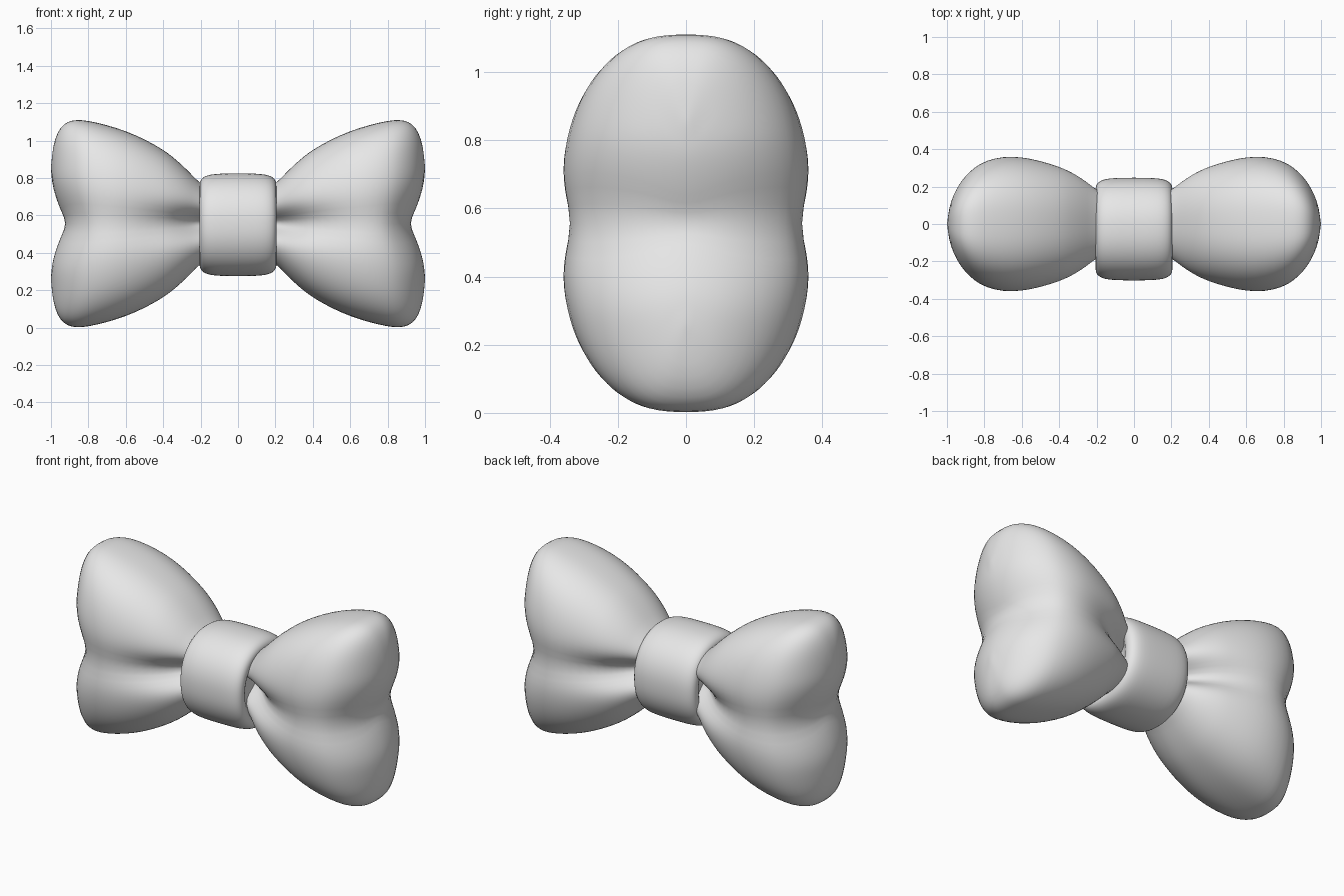
import bpy, bmesh, math
from math import sin, cos, pi, exp

cube = bpy.data.objects.get("Cube")
if cube:
    bpy.data.objects.remove(cube, do_unlink=True)

# One soft grey for the whole bow
GREY = (0.8, 0.8, 0.8, 1.0)
grey = bpy.data.materials.new("soft_grey")
grey.use_nodes = True
grey.diffuse_color = GREY
grey.node_tree.nodes["Principled BSDF"].inputs["Base Color"].default_value = GREY

MID_Z = 0.556
SEGMENTS = 56


def spow(v, p):
    return math.copysign(abs(v) ** p, v)


def oval(half_y, half_z, power):
    """Superellipse ring in the yz plane."""
    for i in range(SEGMENTS):
        a = 2 * pi * i / SEGMENTS
        yield half_y * spow(cos(a), 2 / power), half_z * spow(sin(a), 2 / power)


def skin(name, rings, centre):
    """Bridge a row of rings, close the ends and smooth the result."""
    bm = bmesh.new()
    loops = [[bm.verts.new(p) for p in ring] for ring in rings]
    for a, b in zip(loops, loops[1:]):
        for i in range(SEGMENTS):
            j = (i + 1) % SEGMENTS
            bm.faces.new((a[i], a[j], b[j], b[i]))
    bm.faces.new(loops[0])
    if name == "knot":
        bm.faces.new(loops[-1])
    bmesh.ops.remove_doubles(bm, verts=bm.verts, dist=0.0005)
    bmesh.ops.recalc_face_normals(bm, faces=bm.faces)
    mesh = bpy.data.meshes.new(name)
    bm.to_mesh(mesh)
    bm.free()
    mesh.materials.append(grey)
    mesh.shade_smooth()
    obj = bpy.data.objects.new(name, mesh)
    obj.location = centre
    bpy.context.collection.objects.link(obj)
    sub = obj.modifiers.new("smooth", 'SUBSURF')
    sub.levels = sub.render_levels = 1


# Wing sections: distance out, half depth, half height, depth of the side fold
WING = [
    (0.12, 0.18, 0.16, 0.80), (0.20, 0.222, 0.212, 0.76), (0.25, 0.256, 0.265, 0.64),
    (0.30, 0.285, 0.315, 0.50), (0.35, 0.308, 0.358, 0.38), (0.40, 0.327, 0.396, 0.29),
    (0.50, 0.354, 0.453, 0.17), (0.60, 0.371, 0.496, 0.11), (0.70, 0.374, 0.528, 0.10),
    (0.80, 0.350, 0.551, 0.09), (0.86, 0.313, 0.557, 0.08), (0.91, 0.263, 0.548, 0.08),
    (0.95, 0.204, 0.517, 0.07), (0.98, 0.134, 0.455, 0.06), (0.995, 0.07, 0.37, 0.05),
    (1.002, 0.0, 0.27, 0.0),
]


def wing_ring(x, depth, height, fold, side):
    end = min(max((x - 0.6) / 0.4, 0), 1)
    end = end * end * (3 - 2 * end)
    width = 0.05 + 0.06 * min(x, 0.8)
    ring = []
    for y, z in oval(depth, height, 2.2 + 0.4 * min(x / 0.6, 1) + 0.2 * end):
        y *= 1 - fold * exp(-(abs(z) / width) ** 1.4)   # fold along front and back
        notch = 0.085 * max(0, 1 - abs(z) / 0.26) ** 1.5 * end   # dip in outer edge
        ring.append((side * (x - notch), y, z))
    return ring


for name, side in (("left_wing", 1), ("right_wing", -1)):
    skin(name, [wing_ring(*s, side) for s in WING], (0, 0, MID_Z))

# Knot: a rounded band around the x axis, turned in at both rims
RIM = [(0.15, 0.14), (0.19, 0.175), (0.206, 0.205), (0.205, 0.23), (0.193, 0.25),
       (0.168, 0.264), (0.13, 0.272), (0.06, 0.275)]
band = [(-x, r) for x, r in RIM] + [(x, r) for x, r in reversed(RIM)]
skin("knot", [[(x, y, z) for y, z in oval(r, r, 2.2)] for x, r in band],
     (0, -0.027, 0.55))
